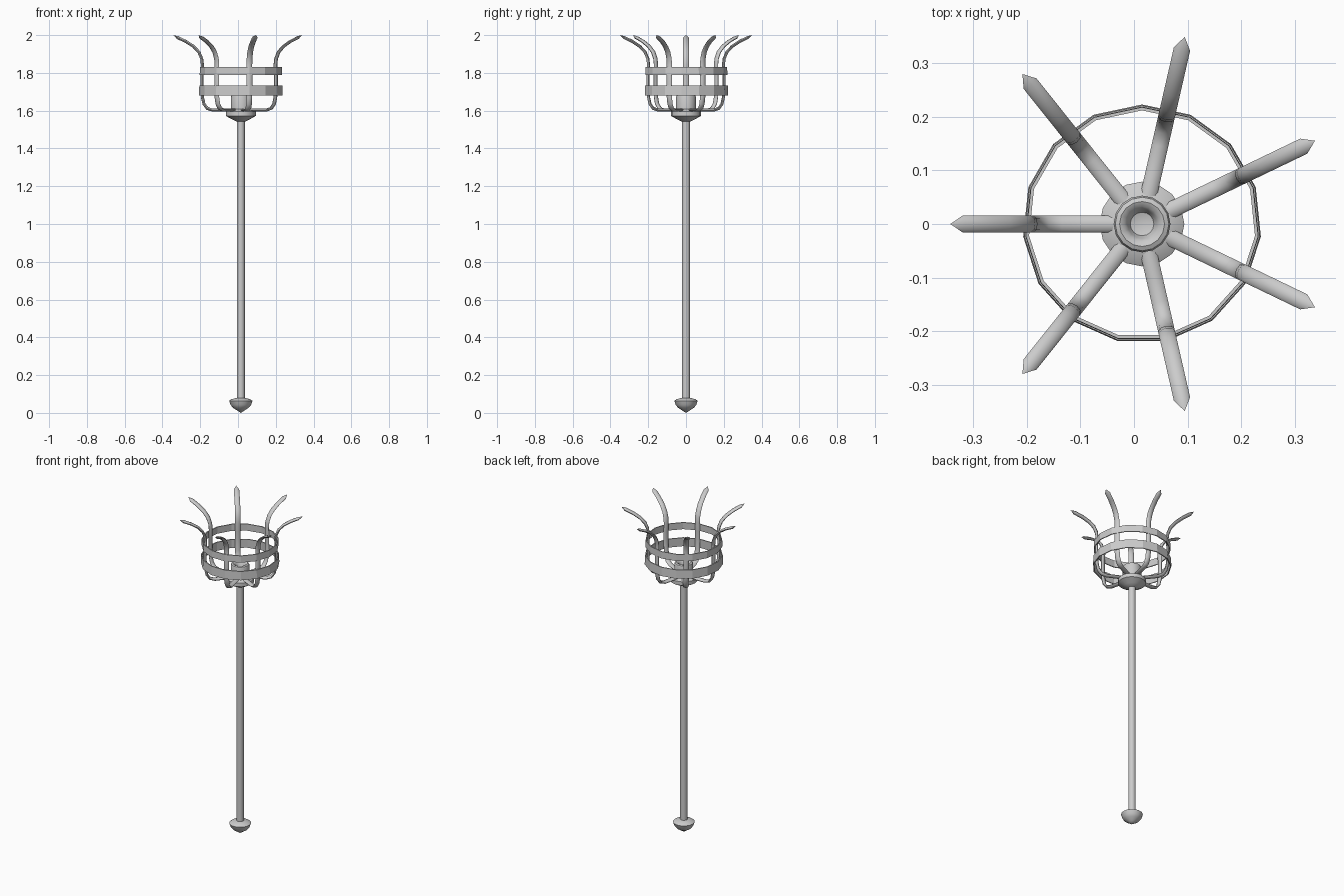
import bpy, bmesh, math
from mathutils import Vector

if "Cube" in bpy.data.objects:
    bpy.data.objects.remove(bpy.data.objects["Cube"])

CX = 0.015  # torch axis


def finish(name, bm, angle=40):
    bmesh.ops.remove_doubles(bm, verts=bm.verts, dist=1e-5)
    bmesh.ops.recalc_face_normals(bm, faces=bm.faces)
    me = bpy.data.meshes.new(name)
    bm.to_mesh(me)
    bm.free()
    ob = bpy.data.objects.new(name, me)
    bpy.context.collection.objects.link(ob)
    bpy.ops.object.select_all(action='DESELECT')
    ob.select_set(True)
    bpy.context.view_layer.objects.active = ob
    bpy.ops.object.shade_smooth_by_angle(angle=math.radians(angle))
    return ob


def lathe(name, profile, sides, start=0.0, closed=False, angle=40):
    """Revolve an (r, z) profile about the torch axis."""
    bm = bmesh.new()
    rings = []
    for i in range(sides):
        a = start + 2 * math.pi * i / sides
        rings.append([bm.verts.new((CX + r * math.cos(a), r * math.sin(a), z)) for r, z in profile])
    n = len(profile)
    for i in range(sides):
        p, q = rings[i], rings[(i + 1) % sides]
        for j in range(n if closed else n - 1):
            k = (j + 1) % n
            bm.faces.new((p[j], q[j], q[k], p[k]))
    bmesh.ops.dissolve_degenerate(bm, dist=1e-6, edges=bm.edges)
    return finish(name, bm, angle)


def prong(name, ang):
    """Flattened tube swept along a radial (r, z) path, ending in a point."""
    path = [(0.05, 1.603), (0.10, 1.603), (0.15, 1.603), (0.178, 1.612), (0.195, 1.635),
            (0.203, 1.67), (0.206, 1.73), (0.206, 1.79), (0.203, 1.84), (0.207, 1.875),
            (0.222, 1.91), (0.25, 1.94), (0.29, 1.966), (0.335, 1.987)]
    bm = bmesh.new()
    rad = Vector((math.cos(ang), math.sin(ang), 0))
    tan = Vector((-math.sin(ang), math.cos(ang), 0))
    up = Vector((0, 0, 1))
    base = Vector((CX, 0, 0))
    loops = []
    for i, (r, z) in enumerate(path):
        a, b = path[max(i - 1, 0)], path[min(i + 1, len(path) - 1)]
        d = (rad * (b[0] - a[0]) + up * (b[1] - a[1])).normalized()
        nrm = d.cross(tan)
        half = 0.0155
        thick = 0.008
        loops.append([bm.verts.new(base + rad * r + up * z
                                   + tan * half * math.cos(t) + nrm * thick * math.sin(t))
                      for t in (2 * math.pi * k / 8 for k in range(8))])
    for p, q in zip(loops, loops[1:]):
        for k in range(8):
            bm.faces.new((p[k], p[(k + 1) % 8], q[(k + 1) % 8], q[k]))
    bm.faces.new(loops[0])
    tip = bm.verts.new(base + rad * 0.358 + up * 2.0)
    for k in range(8):
        bm.faces.new((loops[-1][k], loops[-1][(k + 1) % 8], tip))
    return finish(name, bm, 50)


# Shaft and pommel
lathe("shaft", [(0, 0.05), (0.021, 0.05), (0.021, 1.57), (0, 1.57)], 16)
lathe("pommel", [(0, 0), (0.02, 0.013), (0.043, 0.028), (0.054, 0.042), (0.062, 0.064),
                 (0.05, 0.072), (0.022, 0.08), (0, 0.08)], 16)

# Hub dish under the basket
lathe("hub", [(0, 1.542), (0.022, 1.542), (0.045, 1.553), (0.079, 1.572), (0.079, 1.595),
              (0.055, 1.61), (0, 1.612)], 16)

# Hollow socket with rounded lip
lathe("socket", [(0, 1.605), (0.053, 1.605), (0.053, 1.672), (0.05, 1.68), (0.042, 1.684),
                 (0.033, 1.68), (0.027, 1.668), (0.022, 1.655), (0, 1.648)], 16)

# Basket hoops, 15 flat sides each
for nm, r0, r1, z0, z1 in (("lower_hoop", 0.223, 0.221, 1.68, 1.734),
                           ("upper_hoop", 0.219, 0.218, 1.788, 1.83)):
    t = 0.006
    lathe(nm, [(r0 - t, z0), (r0, z0), (r1, z1), (r1 - t, z1)], 15, math.pi / 2, True, 20)

# Seven curved prongs
for k in range(7):
    prong(f"prong_{k + 1}", math.pi + 2 * math.pi * k / 7)
